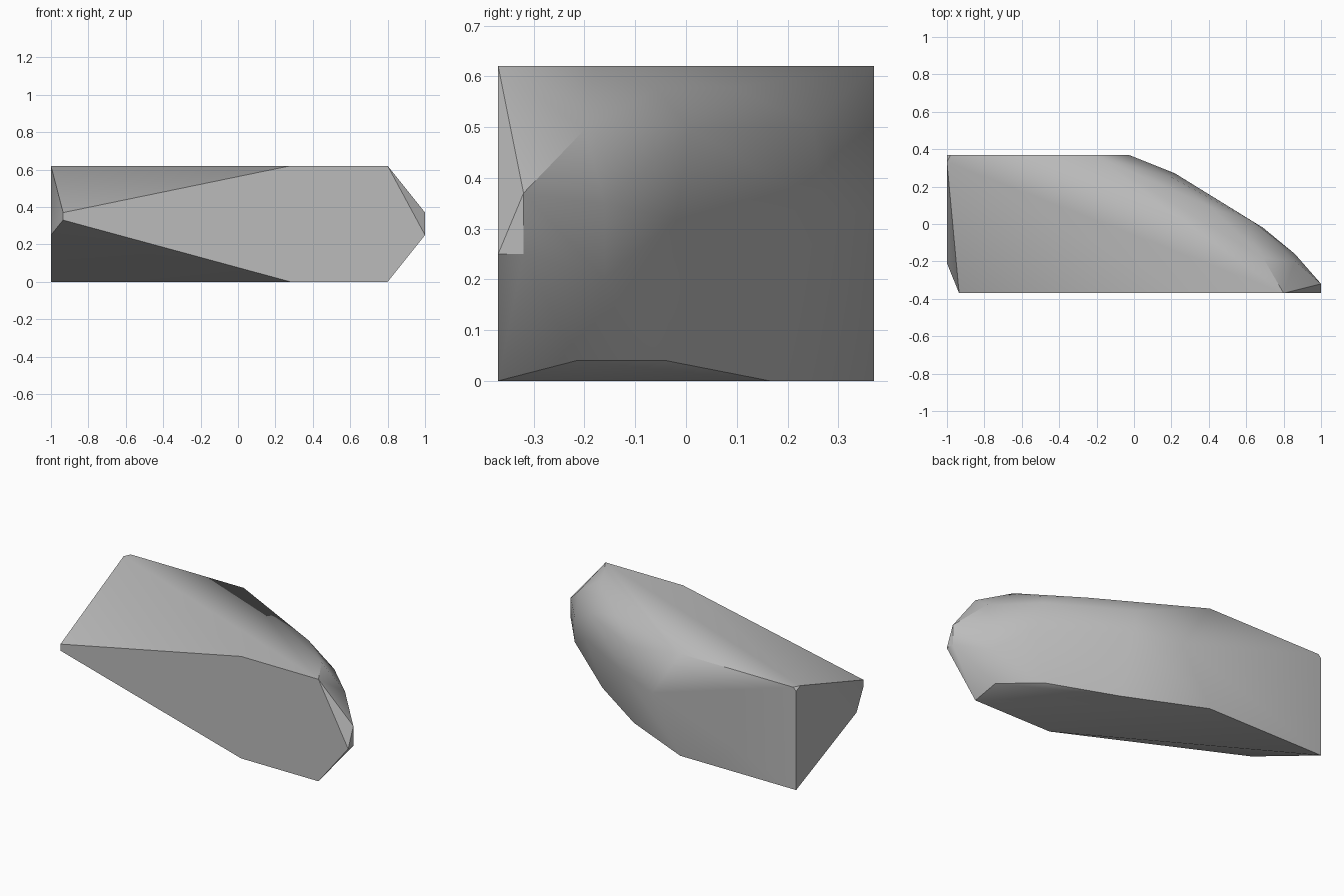
import bpy
import bmesh
import math

if "Cube" in bpy.data.objects:
    bpy.data.objects.remove(bpy.data.objects["Cube"], do_unlink=True)

# One plain grey for the whole stone
grey = bpy.data.materials.new("stone_grey")
grey.use_nodes = True
colour = (0.5, 0.5, 0.5, 1)
grey.diffuse_color = colour
grey.node_tree.nodes["Principled BSDF"].inputs["Base Color"].default_value = colour

HALF, TOP = 0.37, 0.62

# Flat front cut, as x and z
front = [(-0.935, 0.37), (0.28, TOP), (0.8, TOP), (1, 0.25),
         (0.8, 0), (0.28, 0), (-0.935, 0.33)]
corners = [(x, -HALF, z) for x, z in front]

# Flat left end
corners += [(-1, HALF, 0), (-1, HALF, 0.6), (-1, 0.33, TOP),
            (-0.98, HALF, TOP), (-1, -0.21, 0.25)]

# Rounded back: top rim, shoulder, belly and lower rim
corners += [(-0.22, HALF, TOP), (-0.03, 0.28, 0.605), (0.69, -0.18, TOP)]
corners += [(0.2, 0.25, 0.505), (0.41, 0.09, 0.578), (0.62, -0.06, 0.575),
            (0.64, 0.01, 0.495), (0.86, -0.2, 0.495)]
corners += [(-0.03, HALF, 0.33), (0.22, 0.27, 0.34), (0.69, -0.02, 0.32),
            (0.86, -0.16, 0.35), (0.86, -0.16, 0.2)]
corners += [(-0.22, HALF, 0), (0.235, 0.165, 0), (0.59, -0.04, 0.04),
            (0.79, -0.215, 0.04)]

# Pointed right tip
corners += [(1, -0.32, 0.37), (1, -0.32, 0.25)]

# Wrap the corners into a closed faceted stone
bm = bmesh.new()
for c in corners:
    bm.verts.new(c)
hull = bmesh.ops.convex_hull(bm, input=bm.verts)
loose = [v for v in bm.verts if not v.link_faces]
bmesh.ops.delete(bm, geom=loose, context='VERTS')
bmesh.ops.dissolve_limit(bm, angle_limit=math.radians(1),
                         verts=bm.verts, edges=bm.edges)
bmesh.ops.recalc_face_normals(bm, faces=bm.faces)
mesh = bpy.data.meshes.new("stone")
bm.to_mesh(mesh)
bm.free()
mesh.materials.append(grey)

stone = bpy.data.objects.new("stone", mesh)
bpy.context.collection.objects.link(stone)
bpy.ops.object.select_all(action='DESELECT')
stone.select_set(True)
bpy.context.view_layer.objects.active = stone
bpy.ops.object.shade_smooth_by_angle(angle=math.radians(30))
